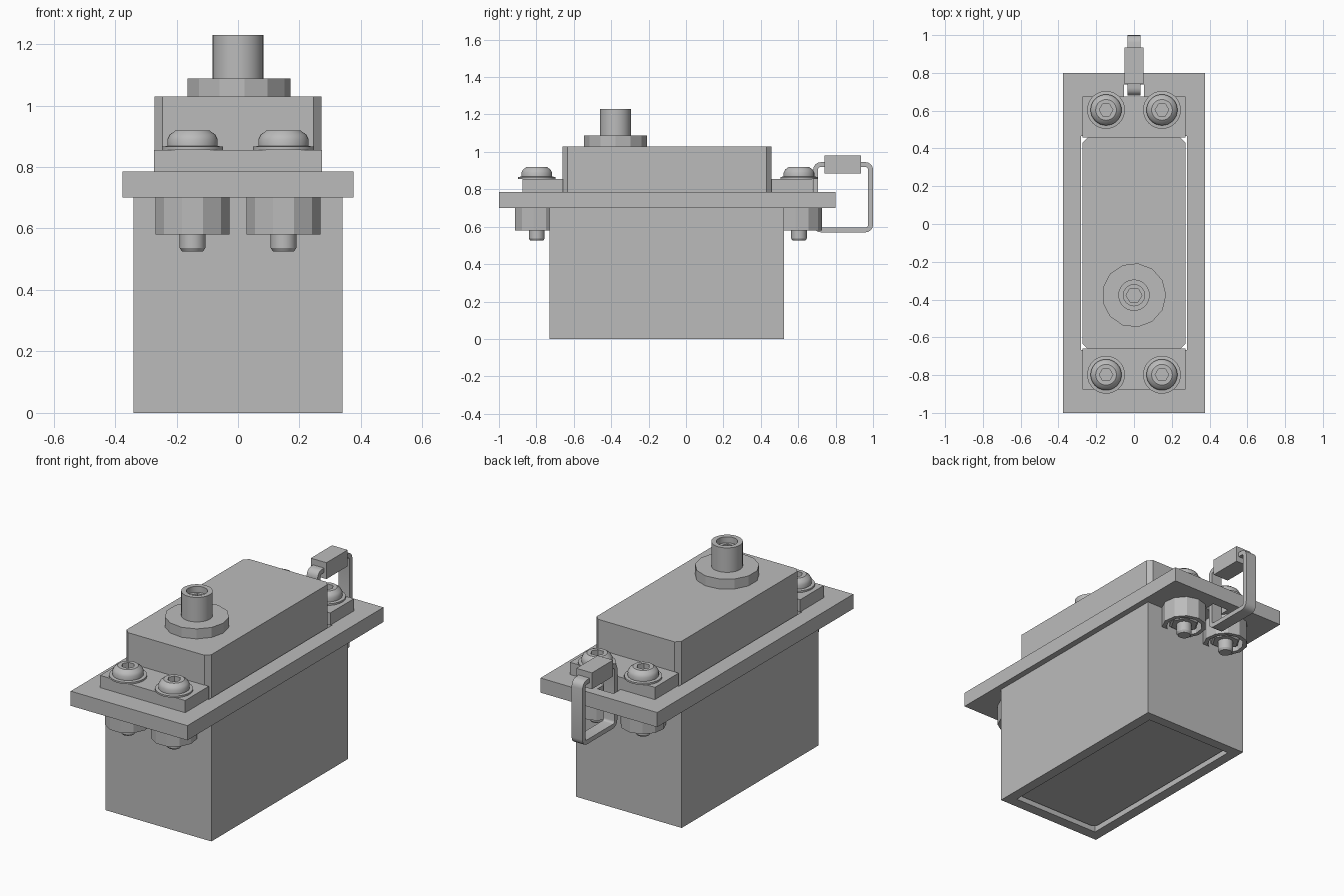
import bpy, bmesh
from math import sin, cos, pi, radians

if "Cube" in bpy.data.objects:
    bpy.data.objects.remove(bpy.data.objects["Cube"], do_unlink=True)

GREY = (0.5, 0.5, 0.5, 1)
grey = bpy.data.materials.new("mid grey")
grey.use_nodes = True
grey.diffuse_color = GREY
grey.node_tree.nodes["Principled BSDF"].inputs["Base Color"].default_value = GREY


def finish(name, bm, loc=(0, 0, 0)):
    bmesh.ops.recalc_face_normals(bm, faces=bm.faces)
    me = bpy.data.meshes.new(name)
    bm.to_mesh(me)
    bm.free()
    me.materials.append(grey)
    ob = bpy.data.objects.new(name, me)
    ob.location = loc
    bpy.context.collection.objects.link(ob)
    return ob


def prism(name, pts, z0, z1):
    bm = bmesh.new()
    low = [bm.verts.new((x, y, z0)) for x, y in pts]
    high = [bm.verts.new((x, y, z1)) for x, y in pts]
    bm.faces.new(low)
    bm.faces.new(high)
    for i in range(len(pts)):
        j = (i + 1) % len(pts)
        bm.faces.new((low[i], low[j], high[j], high[i]))
    return finish(name, bm)


def box(name, x, y0, y1, z0, z1):
    return prism(name, [(-x, y0), (x, y0), (x, y1), (-x, y1)], z0, z1)


def lathe(name, profile, n, loc=(0, 0, 0), closed=False, turn=0.0):
    """Revolve (radius, z) points; capped at both ends unless closed."""
    bm = bmesh.new()
    rings = [[bm.verts.new((r * cos(turn + 2 * pi * k / n), r * sin(turn + 2 * pi * k / n), z))
              for k in range(n)] for r, z in profile]
    pairs = list(zip(rings, rings[1:]))
    if closed:
        pairs.append((rings[-1], rings[0]))
    else:
        bm.faces.new(rings[0])
        bm.faces.new(rings[-1])
    for a, b in pairs:
        for k in range(n):
            j = (k + 1) % n
            bm.faces.new((a[k], a[j], b[j], b[k]))
    return finish(name, bm, loc)


def activate(ob):
    for other in bpy.context.selected_objects:
        other.select_set(False)
    ob.select_set(True)
    bpy.context.view_layer.objects.active = ob


def cut(ob, cutter):
    cutter.hide_render = True
    mod = ob.modifiers.new("cut", 'BOOLEAN')
    mod.object = cutter
    mod.operation = 'DIFFERENCE'
    mod.solver = 'EXACT'
    activate(ob)
    bpy.ops.object.modifier_apply(modifier=mod.name)
    bpy.data.objects.remove(cutter, do_unlink=True)


def smooth(ob):
    activate(ob)
    bpy.ops.object.shade_smooth_by_angle(angle=radians(30))


# Mounting plate with the motor opening and cable slot
plate = box("mounting_plate", 0.375, -1, 0.8, 0.70, 0.785)
cut(plate, box("opening_cutter", 0.28, -0.667, 0.467, 0.5, 1))
cut(plate, box("slot_cutter", 0.052, 0.675, 0.738, 0.5, 1))

# Open sleeve below the plate
sleeve = box("sleeve", 0.34, -0.73, 0.525, 0, 0.70)
cut(sleeve, box("sleeve_cutter", 0.28, -0.667, 0.467, -0.5, 1))

# Motor case with chamfered corners
X, Y0, Y1, C = 0.272, -0.66, 0.457, 0.026
outline = [(-X + C, Y0), (X - C, Y0), (X, Y0 + C), (X, Y1 - C),
           (X - C, Y1), (-X + C, Y1), (-X, Y1 - C), (-X, Y0 + C)]
prism("motor_case", outline, 0.025, 1.03)

# Mounting ears
box("front_ear", 0.273, -0.875, -0.658, 0.785, 0.856)
box("back_ear", 0.273, 0.457, 0.675, 0.785, 0.856)

# Output boss and hollow shaft
SY = -0.377
lathe("output_boss", [(0.17, 1.03), (0.17, 1.088)], 13, (0, SY, 0))
shaft = lathe("output_shaft", [(0.083, 1.08), (0.083, 1.23), (0.056, 1.23), (0.056, 1.195)],
              32, (0, SY, 0))
cut(shaft, lathe("socket_cutter", [(0.042, 1.12), (0.042, 1.3)], 6, (0, SY, 0)))
smooth(shaft)

# Screw, collar and nut, repeated at four corners
screw = lathe("screw", [(0.034, 0.525), (0.042, 0.537), (0.042, 0.856), (0.1, 0.856), (0.1, 0.866),
                        (0.082, 0.868), (0.082, 0.89), (0.074, 0.905), (0.055, 0.919)], 32)
cut(screw, lathe("hex_cutter", [(0.036, 0.88), (0.036, 1)], 6))
smooth(screw)
collar = lathe("nut_collar", [(0.122, 0.58), (0.122, 0.70), (0.098, 0.70), (0.098, 0.58)],
               11, closed=True, turn=-pi / 2 + pi / 11)
nut = lathe("hex_nut", [(0.075, 0.59), (0.086, 0.60), (0.086, 0.70)], 6)

for part in (screw, collar, nut):
    base = part.name
    for row, y in (("front", -0.798), ("back", 0.604)):
        for side, x in (("right", -0.148), ("left", 0.148)):
            copy = part.copy()
            copy.name = f"{row}_{side}_{base}"
            copy.location = (x, y, 0)
            bpy.context.collection.objects.link(copy)
    bpy.data.objects.remove(part, do_unlink=True)


# Flat cable loop with rounded corners
def rounded(y0, y1, z0, z1, r):
    corners = ((y1 - r, z1 - r), (y0 + r, z1 - r), (y0 + r, z0 + r), (y1 - r, z0 + r))
    return [(cy + r * cos(a), cz + r * sin(a)) for i, (cy, cz) in enumerate(corners)
            for a in [(i + k / 4) * pi / 2 for k in range(5)]]


T = 0.026
outer = rounded(0.68, 1, 0.57, 0.945, 0.04)
inner = rounded(0.68 + T, 1 - T, 0.57 + T, 0.945 - T, 0.04 - T)
bm = bmesh.new()
loops = [[bm.verts.new((x, y, z)) for y, z in pts]
         for x, pts in ((-0.035, outer), (0.035, outer), (0.035, inner), (-0.035, inner))]
for s in range(4):
    a, b = loops[s], loops[(s + 1) % 4]
    for i in range(len(a)):
        j = (i + 1) % len(a)
        bm.faces.new((a[i], a[j], b[j], b[i]))
smooth(finish("cable_loop", bm))

# Plug on top of the cable loop
box("cable_plug", 0.05, 0.74, 0.935, 0.885, 0.98)
